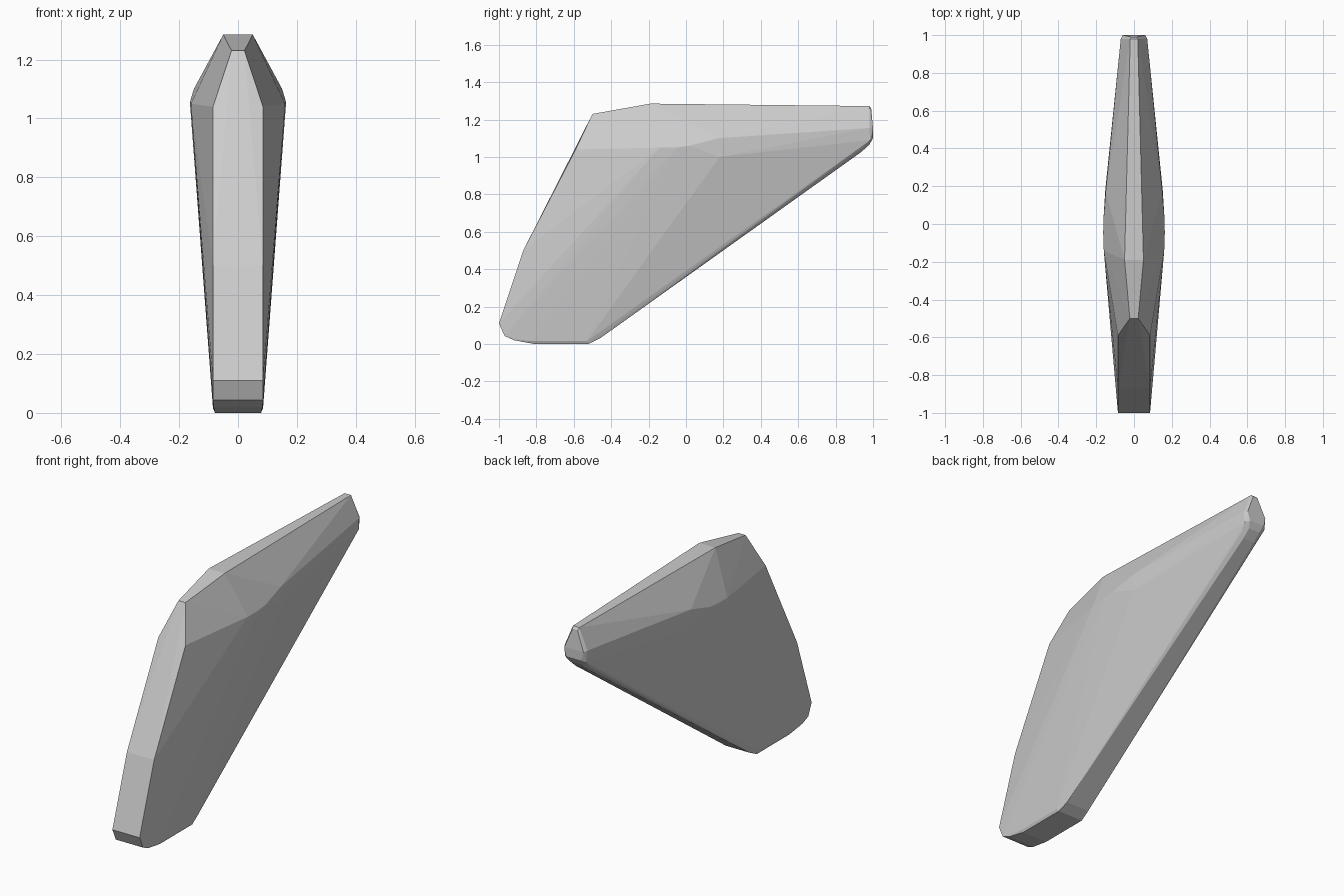
import bpy, bmesh

if "Cube" in bpy.data.objects:
    bpy.data.objects.remove(bpy.data.objects["Cube"])

# Half-side control points (half width, y, z); mirrored across x = 0
toe = [(.085, -1.0, .11), (.085, -.97, .043), (.083, -.92, .02),
       (.078, -.81, 0), (.085, -.82, .015)]
sole = [(.078, -.52, 0), (.085, -.53, .015), (.072, -.46, .03), (.08, -.48, .04)]
front_edge = [(.085, -.87, .50), (.085, -.59, 1.04), (.022, -.5, 1.23)]
shoulder = [(.16, -.14, 1.05), (.163, -.05, 1.05), (.162, .02, 1.06),
            (.15, .17, 1.10), (.152, .18, 1.0)]
top_ridge = [(.05, -.19, 1.285), (.02, .98, 1.272)]
tail = [(.07, .98, 1.155), (.06, 1.0, 1.15), (.066, .985, 1.09),
        (.045, 1.0, 1.10), (.058, .94, 1.045), (.035, .935, 1.025),
        (.035, .98, 1.065), (.015, .99, 1.26)]

bm = bmesh.new()
for x, y, z in toe + sole + front_edge + shoulder + top_ridge + tail:
    for s in (-1, 1):
        bm.verts.new((s * x, y, z))

# Faceted wedge shell wrapped around the points
hull = bmesh.ops.convex_hull(bm, input=bm.verts)
loose = [v for v in bm.verts if not v.link_faces]
bmesh.ops.delete(bm, geom=loose, context='VERTS')
bmesh.ops.dissolve_limit(bm, angle_limit=.01, verts=bm.verts, edges=bm.edges)
bmesh.ops.recalc_face_normals(bm, faces=bm.faces)

mesh = bpy.data.meshes.new("wedge_shell")
bm.to_mesh(mesh)
bm.free()
shell = bpy.data.objects.new("wedge_shell", mesh)
bpy.context.collection.objects.link(shell)
